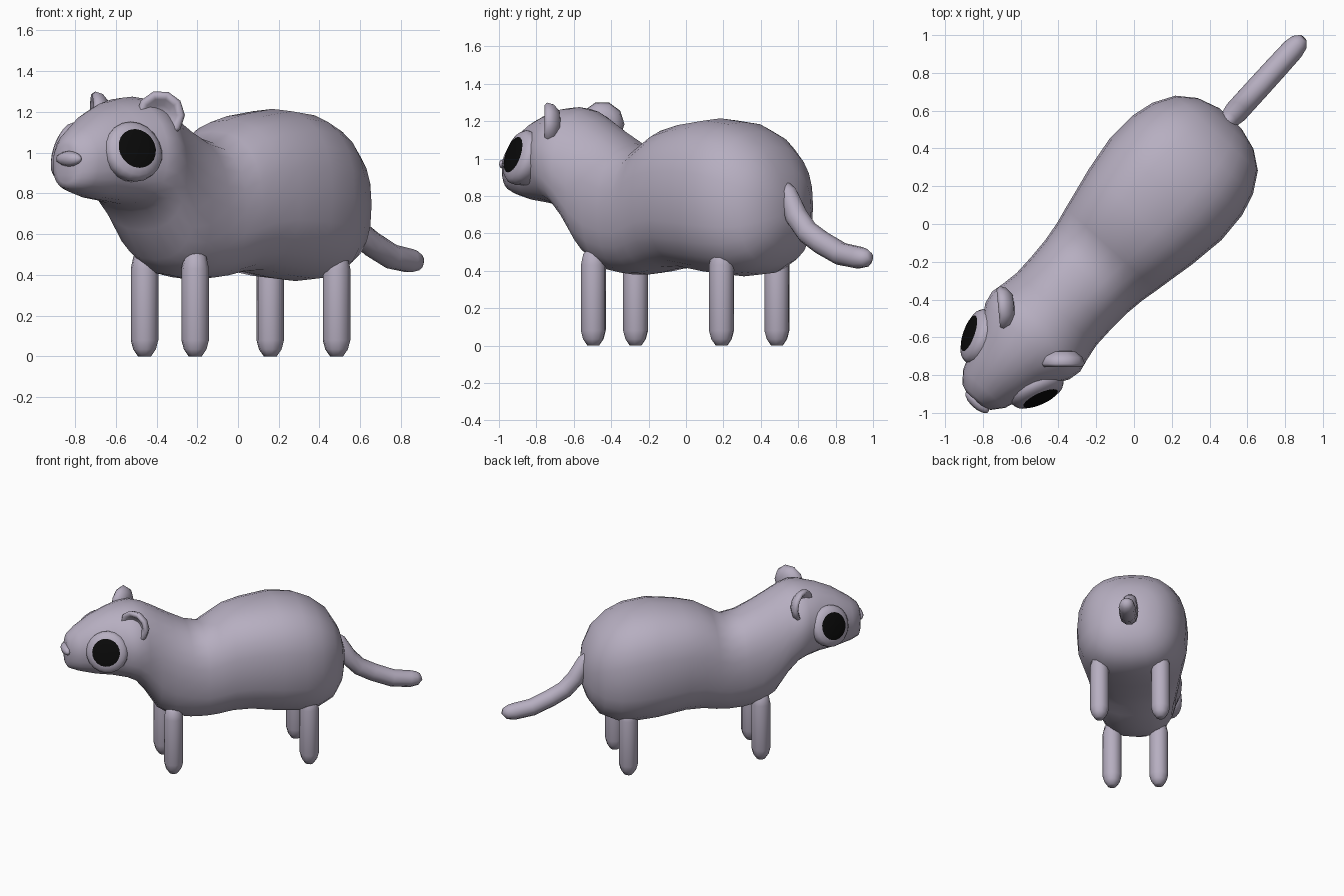
import bpy, bmesh, math
from mathutils import Vector, Matrix

if "Cube" in bpy.data.objects:
    bpy.data.objects.remove(bpy.data.objects["Cube"])

# The animal is built facing -y, then turned diagonally
TURN = Matrix.Rotation(math.radians(-42.3), 4, 'Z')


def material(name, color):
    m = bpy.data.materials.new(name)
    m.use_nodes = True
    m.diffuse_color = (*color, 1)
    bsdf = m.node_tree.nodes["Principled BSDF"]
    bsdf.inputs["Base Color"].default_value = (*color, 1)
    bsdf.inputs["Roughness"].default_value = 0.8
    return m


fur = material("lavender grey", (0.47, 0.425, 0.53))
black = material("black", (0.003, 0.003, 0.003))


def power(v, n):
    """Signed power that squares off an ellipse."""
    return math.copysign(abs(v) ** (2 / n), v)


def loft(name, sections, sides, black_from=None):
    """Skin sections (centre, half axis a, half axis b, squareness above, below)."""
    bm = bmesh.new()
    rings = []
    for centre, a, b, above, below in sections:
        ring = []
        for i in range(sides):
            t = math.tau * i / sides
            n = above if math.sin(t) > 0 else below
            ring.append(bm.verts.new(centre + a * power(math.cos(t), n)
                                     + b * power(math.sin(t), n)))
        rings.append(ring)
    for k, (lo, hi) in enumerate(zip(rings, rings[1:])):
        for i in range(sides):
            j = (i + 1) % sides
            f = bm.faces.new((lo[i], lo[j], hi[j], hi[i]))
            f.material_index = int(black_from is not None and k >= black_from)
    bm.faces.new(rings[0][::-1])
    cap = bm.faces.new(rings[-1])
    cap.material_index = int(black_from is not None)
    bmesh.ops.recalc_face_normals(bm, faces=bm.faces)
    mesh = bpy.data.meshes.new(name)
    bm.to_mesh(mesh)
    bm.free()
    mesh.materials.append(fur)
    mesh.materials.append(black)
    obj = bpy.data.objects.new(name, mesh)
    bpy.context.collection.objects.link(obj)
    obj.matrix_world = TURN
    for p in mesh.polygons:
        p.use_smooth = True


def turned(name, centre, axis, profile, sides, black_from=None):
    """Round part about an axis; profile holds (radius, offset along the axis)."""
    centre, axis = Vector(centre), Vector(axis).normalized()
    side = axis.cross(Vector((0, 0.01, 1))).normalized()
    up = side.cross(axis)
    loft(name, [(centre + axis * d, side * r, up * r, 2, 2) for r, d in profile],
         sides, black_from)


# Head and body in one skin: y, half width, bottom, top
outline = [
    (-1.255, 0.06, 0.85, 1.04), (-1.24, 0.10, 0.825, 1.07), (-1.18, 0.15, 0.805, 1.12),
    (-1.06, 0.195, 0.775, 1.20), (-0.94, 0.235, 0.76, 1.25), (-0.84, 0.30, 0.745, 1.27),
    (-0.77, 0.315, 0.71, 1.275), (-0.70, 0.30, 0.62, 1.26), (-0.61, 0.285, 0.475, 1.215),
    (-0.50, 0.285, 0.40, 1.15), (-0.38, 0.29, 0.38, 1.085), (-0.27, 0.305, 0.38, 1.055),
    (-0.18, 0.325, 0.39, 1.105), (-0.08, 0.345, 0.41, 1.16), (0.05, 0.372, 0.415, 1.19),
    (0.25, 0.40, 0.385, 1.215), (0.42, 0.392, 0.37, 1.195), (0.54, 0.36, 0.38, 1.145),
    (0.65, 0.295, 0.43, 1.06), (0.72, 0.20, 0.53, 0.94), (0.757, 0.08, 0.64, 0.81),
]
body = []
for y, w, lo, hi in outline:
    above = 2 + 0.4 * min(max((y + 0.7) / 0.6, 0), 1)
    body.append((Vector((0, y, (lo + hi) / 2)), Vector((w, 0, 0)),
                 Vector((0, 0, (hi - lo) / 2)), above, 2.5))
loft("body", body, 24)

# Nose
nose = [(math.sin(t), math.cos(t)) for t in (0.2, 0.7, 1.2, 1.6, 2.1, 2.6, 3.0)]
loft("nose", [(Vector((0.02 + 0.08 * c, -1.255, 0.97)), Vector((0, 0.035 * r, 0)),
               Vector((0, 0, 0.038 * r)), 2, 2) for r, c in nose], 8)

# Eyes, ears and legs come in mirrored pairs
eye_profile = [(0.13, -0.1), (0.15, -0.03), (0.149, 0.0), (0.132, 0.022),
               (0.1, 0.036), (0.06, 0.042), (0.01, 0.045)]
ear_profile = [(0.01, -0.045), (0.07, -0.04), (0.108, -0.01), (0.12, 0.025),
               (0.105, 0.042), (0.08, 0.028), (0.05, -0.005), (0.01, -0.015)]
leg_profile = [(0.032, 0), (0.056, 0.035), (0.068, 0.08), (0.068, 0.43),
               (0.055, 0.49), (0.025, 0.52)]
for label, sx in (("left", 1), ("right", -1)):
    turned(label + "_eye", (0.225 * sx, -1.003, 1.01), (0.87 * sx, -0.37, 0.3),
           eye_profile, 20, black_from=4)
    turned(label + "_ear", (0.2 * sx, -0.785, 1.185), (0.673 * sx, -0.74, 0), ear_profile, 10)
    turned(label + "_front_leg", (0.168 * sx + 0.01, -0.508, 0), (0, 0, 1), leg_profile, 10)
    turned(label + "_back_leg", (0.22 * sx + 0.01, 0.466, 0), (0, 0, 1), leg_profile, 10)

# Tail: y, z, radius along its drooping path
path = [(0.71, 0.87, 0.02), (0.735, 0.82, 0.05), (0.80, 0.69, 0.063), (0.88, 0.605, 0.063),
        (0.98, 0.55, 0.063), (1.12, 0.49, 0.062), (1.25, 0.47, 0.06), (1.3, 0.47, 0.05),
        (1.33, 0.48, 0.025)]
points = [Vector((0, y, z)) for y, z, r in path]
sections = []
for i, p in enumerate(points):
    along = (points[min(i + 1, len(points) - 1)] - points[max(i - 1, 0)]).normalized()
    across = Vector((1, 0, 0))
    r = path[i][2]
    sections.append((p, across * r, along.cross(across) * r, 2, 2))
loft("tail", sections, 10)
